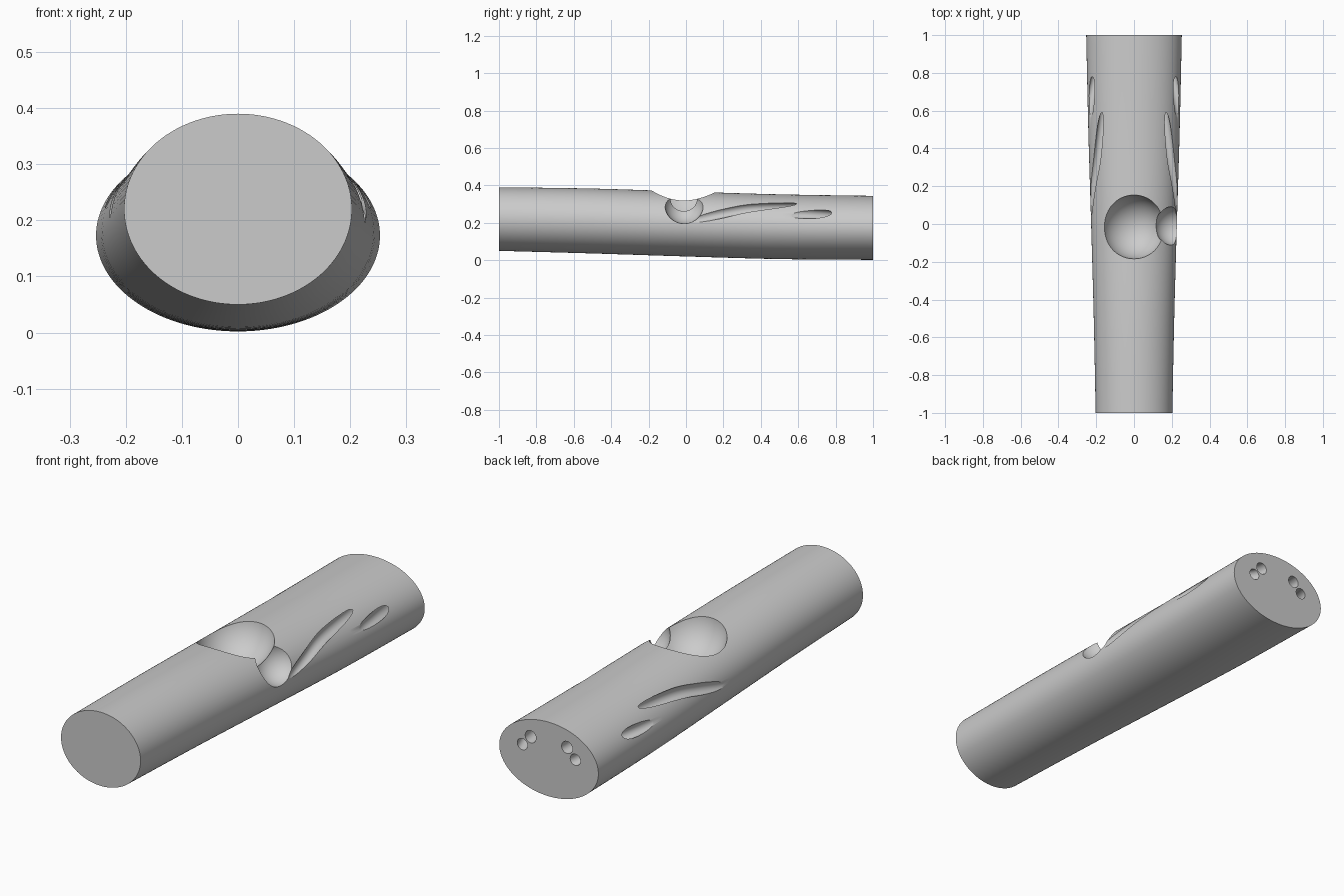
import bpy
import bmesh
import math
from mathutils import Matrix

cube = bpy.data.objects.get("Cube")
if cube:
    bpy.data.objects.remove(cube, do_unlink=True)

grey = bpy.data.materials.new("plain grey")
grey.use_nodes = True
tone = (0.6, 0.6, 0.6, 1)
grey.diffuse_color = tone
grey.node_tree.nodes["Principled BSDF"].inputs["Base Color"].default_value = tone


def finish(name, bm):
    bmesh.ops.recalc_face_normals(bm, faces=bm.faces)
    mesh = bpy.data.meshes.new(name)
    bm.to_mesh(mesh)
    bm.free()
    mesh.materials.append(grey)
    obj = bpy.data.objects.new(name, mesh)
    bpy.context.scene.collection.objects.link(obj)
    return obj


def smooth_path(points, steps):
    """Catmull-Rom interpolation through the stations."""
    ends = [points[0]] + points + [points[-1]]
    out = []
    for a, b, c, d in zip(ends, ends[1:], ends[2:], ends[3:]):
        for k in range(steps):
            t = k / steps
            out.append([0.5 * (2 * q + (r - p) * t + (2 * p - 5 * q + 4 * r - s) * t ** 2
                               + (3 * q - p - 3 * r + s) * t ** 3)
                        for p, q, r, s in zip(a, b, c, d)])
    return out + [points[-1]]


def loft(name, stations, sides):
    """Capped skin over ellipses given as (y, x, z, radius_x, radius_z)."""
    bm = bmesh.new()
    rings = []
    for y, x, z, rx, rz in stations:
        rings.append([bm.verts.new((x + rx * math.cos(i * math.tau / sides), y,
                                    z + rz * math.sin(i * math.tau / sides)))
                      for i in range(sides)])
    for lower, upper in zip(rings, rings[1:]):
        for i in range(sides):
            j = (i + 1) % sides
            bm.faces.new((lower[i], lower[j], upper[j], upper[i]))
    bm.faces.new(rings[0])
    bm.faces.new(rings[-1])
    return finish(name, bm)


def ball(name, centre, radius):
    bm = bmesh.new()
    bmesh.ops.create_uvsphere(bm, u_segments=64, v_segments=32, radius=radius,
                              matrix=Matrix.Translation(centre))
    return finish(name, bm)


# Tapered oval body, from (y, half width, bottom, top)
profile = [(-1, 0.203, 0.05, 0.39), (-0.5, 0.213, 0.036, 0.383), (0, 0.227, 0.02, 0.367),
           (0.5, 0.242, 0.006, 0.352), (1, 0.253, 0.002, 0.344)]
body = loft("tapered_body",
            smooth_path([(y, 0, (lo + hi) / 2, w, (hi - lo) / 2) for y, w, lo, hi in profile], 6), 128)

# Round bowl on top and the notch opening from it to one side
cutters = [ball("bowl_cutter", (0, -0.015, 0.385), 0.17),
           ball("notch_cutter", (0.215, -0.01, 0.3), 0.105)]

# Paired bores that start in the back end and break out along the flanks
upper_bore = [(1.05, 0.088, 0.249), (0.8, 0.115, 0.265), (0.6, 0.153, 0.278),
              (0.35, 0.19, 0.275), (0.2, 0.222, 0.253), (0.05, 0.252, 0.22), (-0.05, 0.275, 0.2)]
lower_bore = [(1.05, 0.12, 0.2), (0.9, 0.165, 0.22), (0.78, 0.2, 0.238),
              (0.68, 0.225, 0.246), (0.58, 0.246, 0.25), (0.48, 0.275, 0.252)]
for side, word in ((1, "left"), (-1, "right")):
    for label, path, radius in (("upper", upper_bore, 0.028), ("lower", lower_bore, 0.026)):
        stations = [(y, side * x, z, radius, radius) for y, x, z in path]
        cutters.append(loft(f"{word}_{label}_bore_cutter", smooth_path(stations, 8), 24))

# Carve the body, then discard the cutters
for cutter in cutters:
    cutter.hide_render = True
    cut = body.modifiers.new(cutter.name, 'BOOLEAN')
    cut.operation = 'DIFFERENCE'
    cut.solver = 'EXACT'
    cut.object = cutter
graph = bpy.context.evaluated_depsgraph_get()
carved = bpy.data.meshes.new_from_object(body.evaluated_get(graph))
body.modifiers.clear()
body.data = carved
for cutter in cutters:
    bpy.data.objects.remove(cutter, do_unlink=True)

# Smooth skin with crisp rims
bpy.ops.object.select_all(action='DESELECT')
body.select_set(True)
bpy.context.view_layer.objects.active = body
bpy.ops.object.shade_smooth_by_angle(angle=math.radians(30))
